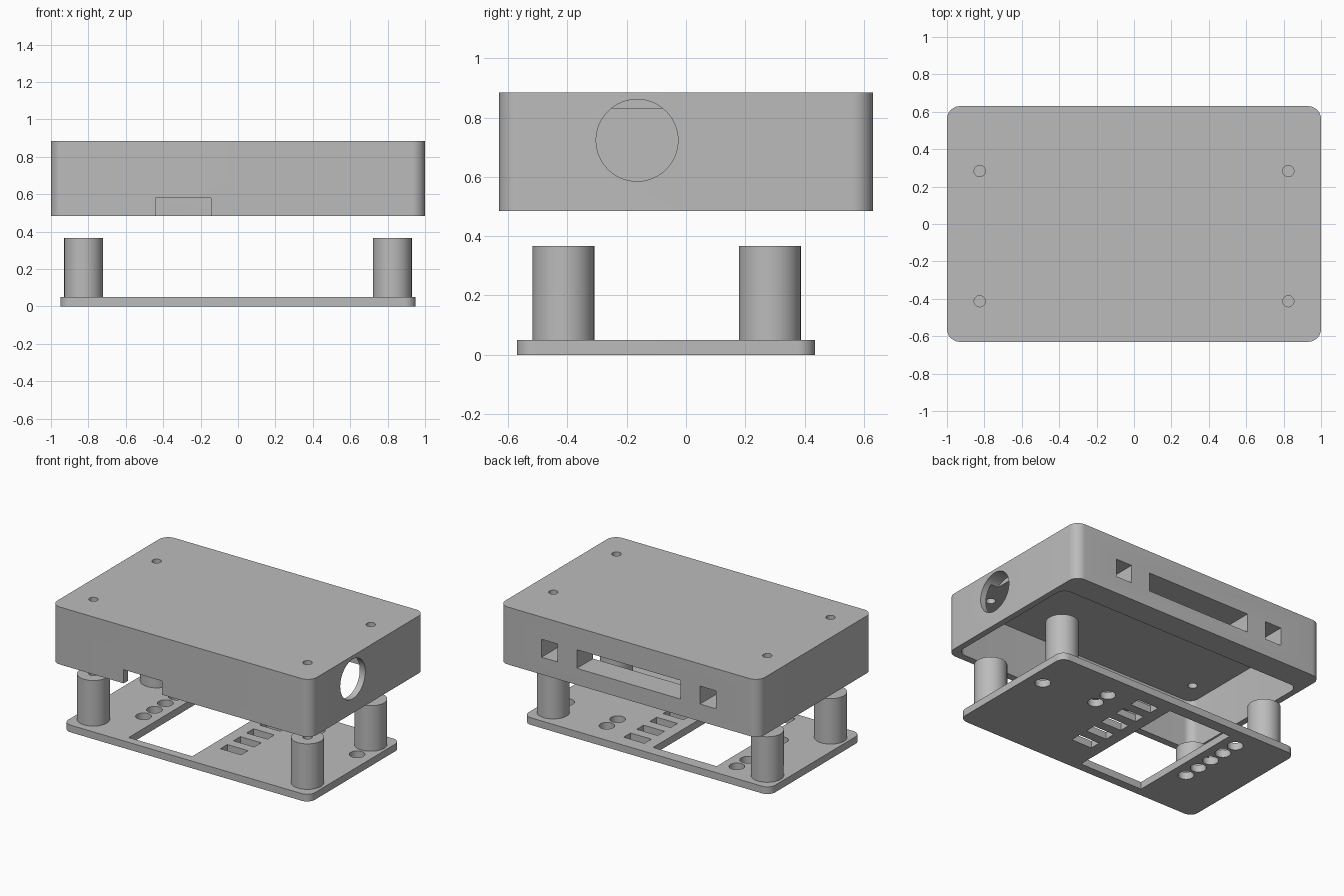
import bpy, bmesh, math
from mathutils import Matrix

if "Cube" in bpy.data.objects:
    bpy.data.objects.remove(bpy.data.objects["Cube"])

grey = bpy.data.materials.new("plain_grey")
grey.diffuse_color = (0.5, 0.5, 0.5, 1)
grey.use_nodes = True
grey.node_tree.nodes["Principled BSDF"].inputs["Base Color"].default_value = grey.diffuse_color


def prism(bm, pts, z0, z1):
    """Extrude a counter-clockwise outline from z0 to z1."""
    n = len(pts)
    lo = [bm.verts.new((x, y, z0)) for x, y in pts]
    hi = [bm.verts.new((x, y, z1)) for x, y in pts]
    bm.faces.new(lo[::-1])
    bm.faces.new(hi)
    for i in range(n):
        j = (i + 1) % n
        bm.faces.new((lo[i], lo[j], hi[j], hi[i]))


def rounded(bm, x0, x1, y0, y1, z0, z1, r, seg=10):
    pts = []
    corners = [(x1 - r, y1 - r), (x0 + r, y1 - r), (x0 + r, y0 + r), (x1 - r, y0 + r)]
    for k, (cx, cy) in enumerate(corners):
        for i in range(seg + 1):
            a = math.pi / 2 * (k + i / seg)
            pts.append((cx + r * math.cos(a), cy + r * math.sin(a)))
    prism(bm, pts, z0, z1)


def block(bm, x0, x1, y0, y1, z0, z1):
    prism(bm, [(x0, y0), (x1, y0), (x1, y1), (x0, y1)], z0, z1)


def disc(bm, x, y, r, z0, z1, seg=40):
    prism(bm, [(x + r * math.cos(2 * math.pi * i / seg), y + r * math.sin(2 * math.pi * i / seg))
               for i in range(seg)], z0, z1)


def make(name, bm):
    me = bpy.data.meshes.new(name)
    bm.to_mesh(me)
    bm.free()
    me.materials.append(grey)
    ob = bpy.data.objects.new(name, me)
    bpy.context.collection.objects.link(ob)
    return ob


def cut(ob, bm):
    """Subtract the cutter mesh from an object and remove the cutter."""
    tool = make("cutter", bm)
    tool.hide_render = True
    mod = ob.modifiers.new("cut", 'BOOLEAN')
    mod.operation, mod.solver, mod.object = 'DIFFERENCE', 'EXACT', tool
    dg = bpy.context.evaluated_depsgraph_get()
    me = bpy.data.meshes.new_from_object(ob.evaluated_get(dg))
    ob.modifiers.clear()
    ob.data = me
    bpy.data.objects.remove(tool)


def smooth(ob):
    bpy.ops.object.select_all(action='DESELECT')
    ob.select_set(True)
    bpy.context.view_layer.objects.active = ob
    bpy.ops.object.shade_smooth_by_angle(angle=math.radians(30))


POSTS = [(sx * 0.825, y) for sx in (-1, 1) for y in (-0.413, 0.283)]

# Upper housing: hollow, open underneath, thick rear wall
bm = bmesh.new()
rounded(bm, -1, 1, -0.63, 0.63, 0.485, 0.885, 0.07)
housing = make("housing_shell", bm)
bm = bmesh.new()
rounded(bm, -0.957, 0.957, -0.58, 0.452, 0.4, 0.83, 0.06)
cut(housing, bm)

# Housing openings: screw holes, rear ports, front notch
bm = bmesh.new()
for x, y in POSTS:
    disc(bm, x, y, 0.03, 0.8, 0.95, 24)
block(bm, -0.40, 0.40, 0.40, 0.7, 0.60, 0.73)
for x in (-0.61, 0.61):
    block(bm, x - 0.062, x + 0.062, 0.40, 0.7, 0.605, 0.73)
block(bm, -0.44, -0.145, -0.7, -0.54, 0.4, 0.58)
cut(housing, bm)

# Round opening in the right wall
bm = bmesh.new()
disc(bm, 0, 0, 0.138, -0.1, 0.1, 64)
bmesh.ops.transform(bm, verts=bm.verts,
                    matrix=Matrix.Translation((1, -0.165, 0.723)) @ Matrix.Rotation(math.pi / 2, 4, 'Y'))
cut(housing, bm)
smooth(housing)

# Face plate with display window, button holes and slots
bm = bmesh.new()
rounded(bm, -0.95, 0.95, -0.57, 0.435, 0, 0.05, 0.06)
plate = make("face_plate", bm)
bm = bmesh.new()
block(bm, -0.485, 0.005, -0.51, 0.355, -0.1, 0.1)
holes = [(-0.59, -0.197 + 0.12 * i) for i in range(5)] + [(0.43, 0.138), (0.43, 0.257), (0.84, 0.112)]
for x, y in holes:
    disc(bm, x, y, 0.05, -0.1, 0.1, 32)
for i in range(5):
    y = -0.277 + 0.1437 * i
    block(bm, 0.085, 0.245, y - 0.038, y + 0.038, -0.1, 0.1)
cut(plate, bm)
smooth(plate)

# Standoff posts with blind screw holes
for i, (x, y) in enumerate(POSTS):
    bm = bmesh.new()
    disc(bm, x, y, 0.104, 0.05, 0.367, 48)
    post = make(f"standoff_post_{i + 1}", bm)
    bm = bmesh.new()
    disc(bm, x, y, 0.03, 0.08, 0.45, 24)
    cut(post, bm)
    smooth(post)
